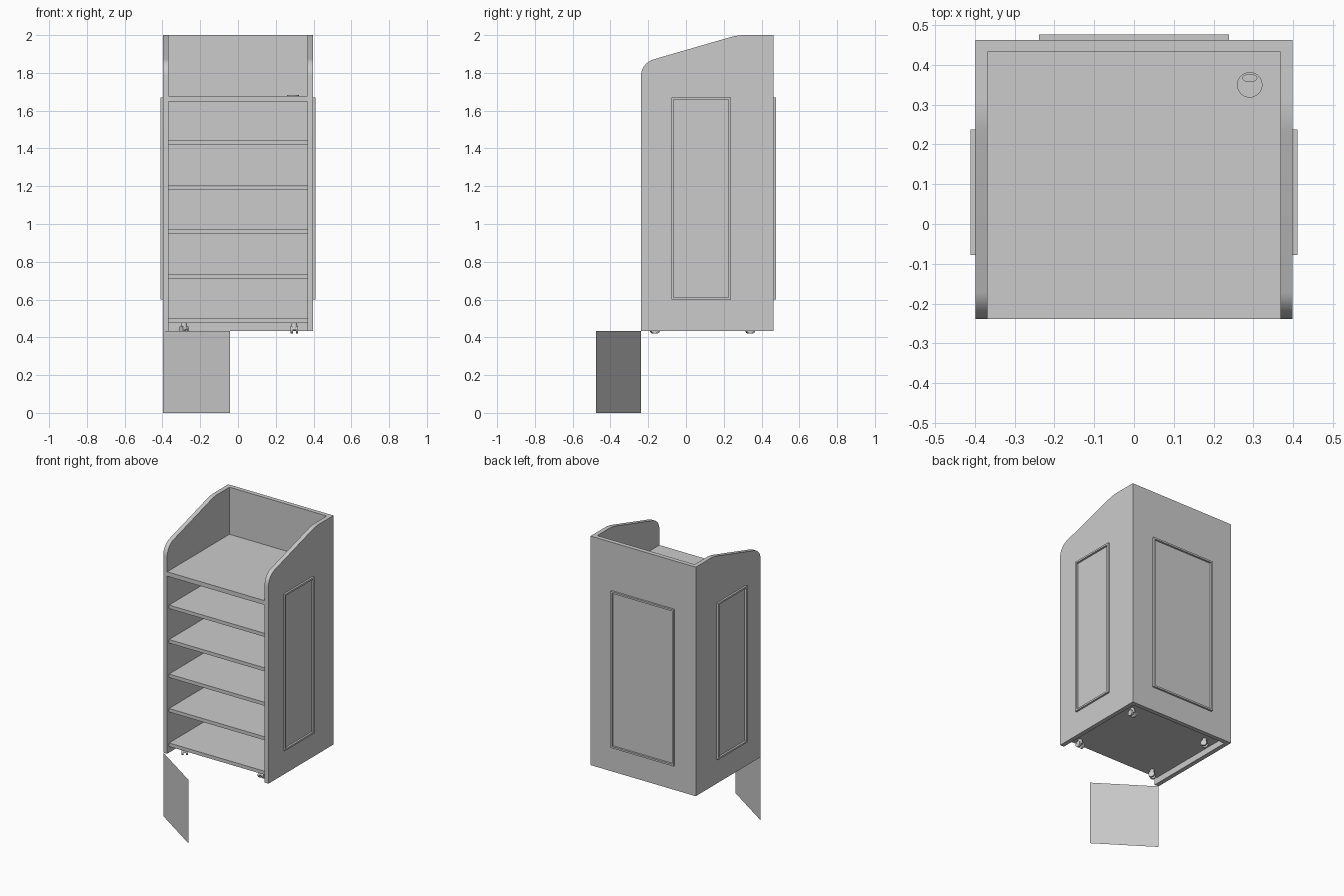
import bpy, bmesh, math
from mathutils import Vector, Matrix

if "Cube" in bpy.data.objects:
    bpy.data.objects.remove(bpy.data.objects["Cube"])

X, YF, YB, Z0, T = 0.398, -0.239, 0.463, 0.434, 0.03


def finish(bm, name):
    bmesh.ops.recalc_face_normals(bm, faces=bm.faces[:])
    me = bpy.data.meshes.new(name)
    bm.to_mesh(me)
    bm.free()
    ob = bpy.data.objects.new(name, me)
    bpy.context.collection.objects.link(ob)
    return ob


def smooth(ob):
    bpy.ops.object.select_all(action='DESELECT')
    ob.select_set(True)
    bpy.context.view_layer.objects.active = ob
    bpy.ops.object.shade_smooth_by_angle(angle=math.radians(30))


def box(name, lo, hi):
    lo, hi = Vector(lo), Vector(hi)
    bm = bmesh.new()
    bmesh.ops.create_cube(bm, size=1, matrix=Matrix.Translation((lo + hi) / 2)
                          @ Matrix.Diagonal((*(hi - lo), 1)))
    return finish(bm, name)


def fillet(prev, p, nxt, t, n=8):
    """Points of an arc tangent to both legs of corner p."""
    p = Vector(p)
    a, b = (Vector(prev) - p).normalized(), (Vector(nxt) - p).normalized()
    half = a.angle(b) / 2
    r = t * math.tan(half)
    c = p + (a + b).normalized() * (t / math.cos(half))
    s, e = (p + a * t - c) / r, (p + b * t - c) / r
    return [c + s.lerp(e, i / n).normalized() * r for i in range(n + 1)]


# side panels: (y, z) profile with rounded front shoulder
shoulder, peak = (YF, 1.852), (0.272, 2.0)
profile = [Vector((YF, Z0))]
profile += fillet((YF, Z0), shoulder, peak, 0.07)
profile += fillet(shoulder, peak, (YB, 2.0), 0.04)
profile += [Vector((YB, 2.0)), Vector((YB, Z0))]
for side, label in ((-1, "left"), (1, "right")):
    bm = bmesh.new()
    outer, inner = ([bm.verts.new((side * x, p.x, p.y)) for p in profile] for x in (X, X - T))
    bm.faces.new(outer)
    bm.faces.new(inner)
    for i in range(len(profile)):
        bm.faces.new((outer[i - 1], outer[i], inner[i], inner[i - 1]))
    smooth(finish(bm, label + "_side_panel"))

# back panel, desktop and shelves
xi, yi = X - T, YB - T
box("back_panel", (-xi, yi, Z0), (xi, YB, 2.0))
box("desktop", (-xi, YF, 1.648), (xi, yi, 1.678))
for i in range(5):
    z = 0.476 + i * 0.2357
    box(f"shelf_{i + 1}", (-xi, YF + 0.02, z), (xi, yi, z + 0.024))


def moulding(name, half, z0, z1, matrix):
    """Thin raised rectangular frame, built in local xz and facing +y."""
    bm = bmesh.new()
    w, d = 0.012, 0.013
    rings = []
    for inset, y in ((0, 0), (0, d), (w, d), (w, 0)):
        h = half - inset
        rings.append([bm.verts.new((x, y, z)) for x, z in
                      ((-h, z0 + inset), (h, z0 + inset), (h, z1 - inset), (-h, z1 - inset))])
    for a, b in zip(rings, rings[1:] + rings[:1]):
        for i in range(4):
            j = (i + 1) % 4
            bm.faces.new((a[i], a[j], b[j], b[i]))
    bm.transform(matrix)
    finish(bm, name)


# decorative frames on back and sides
moulding("back_moulding", 0.239, 0.6, 1.67, Matrix.Translation((0, YB, 0)))
for side, label in ((-1, "left"), (1, "right")):
    moulding(label + "_moulding", 0.158, 0.6, 1.67,
             Matrix.Translation((side * X, 0.08, 0)) @ Matrix.Rotation(-side * math.pi / 2, 4, 'Z'))

# loose door leaf hanging below the front left corner
bm = bmesh.new()
bm.faces.new([bm.verts.new(p) for p in ((-X, YF, 0), (-0.043, -0.476, 0),
                                        (-0.043, -0.476, Z0), (-X, YF, Z0))])
finish(bm, "door_leaf")

# cable grommet: disc with a lens-shaped opening
cu = bpy.data.curves.new("cable_grommet", 'CURVE')
cu.dimensions, cu.fill_mode, cu.extrude = '2D', 'BOTH', 0.003
for rx, ry, cy in ((0.032, 0.032, 0), (0.018, 0.009, 0.017)):
    sp = cu.splines.new('POLY')
    sp.points.add(31)
    for i, p in enumerate(sp.points):
        a = i * math.tau / 32
        p.co = (rx * math.cos(a), cy + ry * math.sin(a), 0, 1)
    sp.use_cyclic_u = True
grommet = bpy.data.objects.new("cable_grommet", cu)
grommet.location = (0.291, 0.35, 1.681)
bpy.context.collection.objects.link(grommet)


def caster(name, x, y, turn):
    """Twin wheels under a tapered hood."""
    bm = bmesh.new()
    sideways = Matrix.Rotation(math.pi / 2, 4, 'Y')

    def cyl(r1, r2, depth, m):
        bmesh.ops.create_cone(bm, cap_ends=True, segments=20, radius1=r1, radius2=r2,
                              depth=depth, matrix=m)
    for s in (-1, 1):
        cyl(0.02, 0.02, 0.012, Matrix.Translation((s * 0.014, 0, -0.036)) @ sideways)
    cyl(0.006, 0.006, 0.026, Matrix.Translation((0, 0, -0.036)) @ sideways)
    cyl(0.02, 0.013, 0.034, Matrix.Translation((0, 0, -0.017)))
    bm.transform(Matrix.Translation((x, y, 0.476)) @ Matrix.Rotation(turn, 4, 'Z'))
    smooth(finish(bm, name))


# casters under the bottom shelf, left pair swivelled
for x, turn, lx in ((-0.286, 0.6, "left"), (0.298, 0, "right")):
    for y, ly in ((-0.165, "front"), (0.34, "back")):
        caster(f"{ly}_{lx}_caster", x, y, turn)
